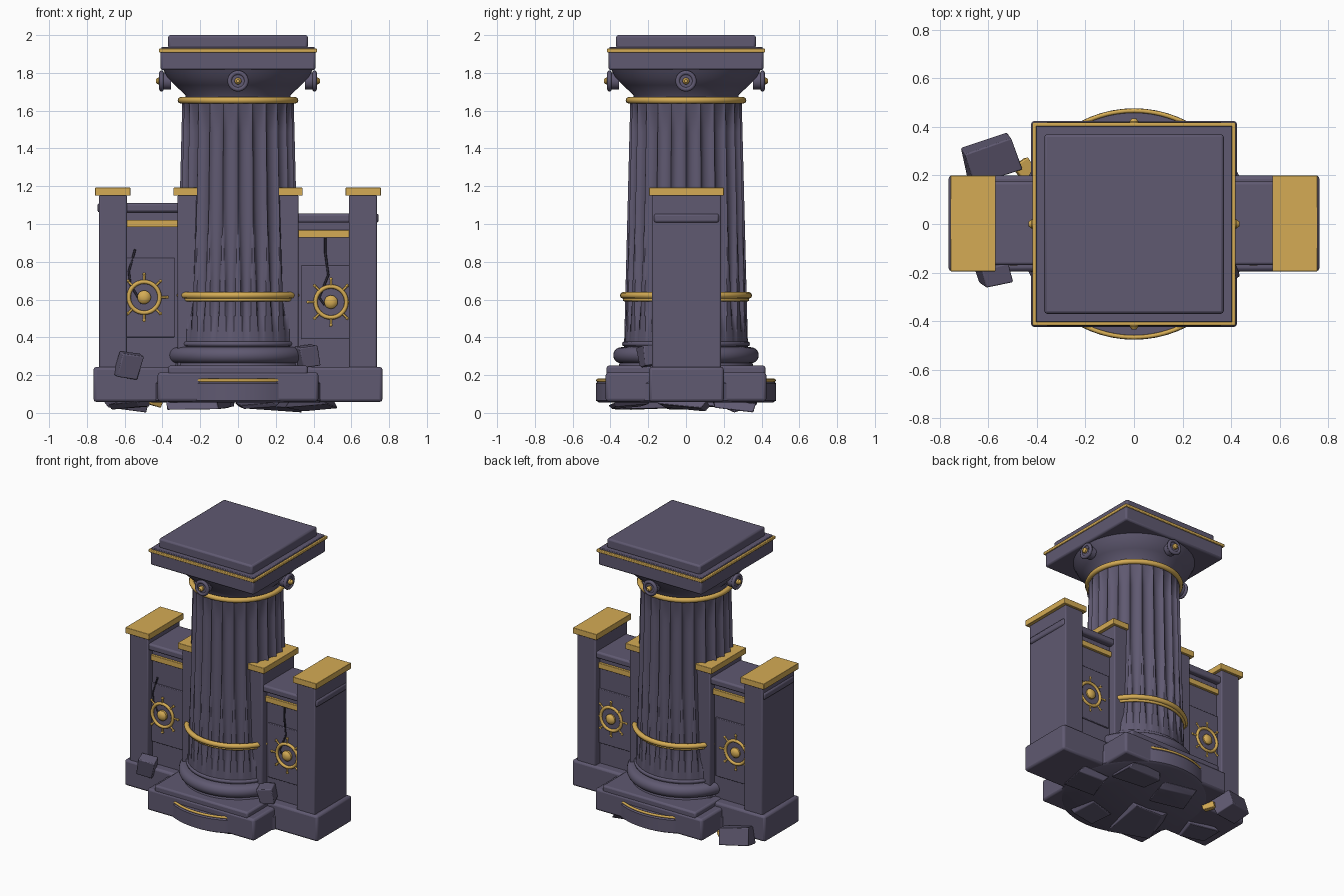
import bpy, bmesh, math, random
from mathutils import Matrix, Vector

if "Cube" in bpy.data.objects:
    bpy.data.objects.remove(bpy.data.objects["Cube"])

random.seed(4)


def make_material(name, rgb):
    m = bpy.data.materials.new(name)
    m.diffuse_color = (*rgb, 1)
    m.use_nodes = True
    m.node_tree.nodes["Principled BSDF"].inputs["Base Color"].default_value = m.diffuse_color
    return m


STONE = make_material("purple grey stone", (0.115, 0.1, 0.165))
GOLD = make_material("old gold", (0.66, 0.41, 0.09))
DARK = make_material("dark crack", (0.025, 0.022, 0.035))


def finish(name, bm, mat, smooth=True, bevel=0):
    bmesh.ops.recalc_face_normals(bm, faces=bm.faces)
    me = bpy.data.meshes.new(name)
    bm.to_mesh(me)
    bm.free()
    ob = bpy.data.objects.new(name, me)
    bpy.context.collection.objects.link(ob)
    me.materials.append(mat)
    if bevel:
        mod = ob.modifiers.new("bevel", 'BEVEL')
        mod.width, mod.segments = bevel, 2
    if smooth:
        bpy.ops.object.select_all(action='DESELECT')
        ob.select_set(True)
        bpy.context.view_layer.objects.active = ob
        bpy.ops.object.shade_smooth_by_angle(angle=math.radians(35))
    return ob


def box(name, x, y, z, mat=STONE, bevel=0.012):
    """Box from (min, max) ranges."""
    bm = bmesh.new()
    bmesh.ops.create_cube(bm, size=1)
    for v in bm.verts:
        v.co = [r[0] if c < 0 else r[1] for c, r in zip(v.co, (x, y, z))]
    return finish(name, bm, mat, bevel=bevel)


def lathe(name, profile, mat=STONE, n=64, matrix=Matrix(), radius=None):
    """Spin (r, z) points round z; radius(r, z, angle) may reshape the rings."""
    bm = bmesh.new()
    rings = []
    for r, z in profile:
        ring = []
        for i in range(n):
            a = math.tau * i / n
            q = radius(r, z, a) if radius else r
            ring.append(bm.verts.new(matrix @ Vector((q * math.cos(a), q * math.sin(a), z))))
        rings.append(ring)
    for lo, hi in zip(rings, rings[1:]):
        for i in range(n):
            j = (i + 1) % n
            bm.faces.new((lo[i], lo[j], hi[j], hi[i]))
    bm.faces.new(rings[0])
    bm.faces.new(rings[-1])
    return finish(name, bm, mat)


def tube(name, pts, r, mat, closed=False):
    """Round bar along a path."""
    cu = bpy.data.curves.new(name, 'CURVE')
    cu.dimensions = '3D'
    cu.bevel_depth, cu.bevel_resolution, cu.use_fill_caps = r, 2, True
    sp = cu.splines.new('POLY')
    sp.points.add(len(pts) - 1)
    for p, co in zip(sp.points, pts):
        p.co = (*co, 1)
    sp.use_cyclic_u = closed
    cu.materials.append(mat)
    ob = bpy.data.objects.new(name, cu)
    bpy.context.collection.objects.link(ob)


def ring(name, R, r, mat, matrix, n=48):
    pts = [matrix @ Vector((R * math.cos(math.tau * i / n), R * math.sin(math.tau * i / n), 0))
           for i in range(n)]
    tube(name, pts, r, mat, True)


def rock(name, centre, size, rot, mat=STONE, jitter=0.1):
    bm = bmesh.new()
    bmesh.ops.create_cube(bm, size=1)
    for v in bm.verts:
        v.co = [c * s * (1 + random.uniform(-jitter, jitter)) for c, s in zip(v.co, size)]
    for axis, a in zip('XYZ', rot):
        bm.transform(Matrix.Rotation(math.radians(a), 4, axis))
    bm.transform(Matrix.Translation(centre))
    for v in bm.verts:
        v.co.z = max(v.co.z, 0)
    finish(name, bm, mat, bevel=0.006)


def lift(z):
    return Matrix.Translation((0, 0, z))


# plinth and round footing
box("plinth", (-.425, .425), (-.425, .425), (.06, .215), bevel=.015)
lathe("round_footing", [(.46, .055), (.477, .065), (.477, .155), (.462, .172)])
box("plinth_step", (-.37, .37), (-.42, .42), (.2, .25), bevel=.012)
for s in (-1, 1):
    tube("footing_gold_arc", [(.467 * math.sin(a), s * .467 * math.cos(a), .172)
         for a in [math.radians(-27 + 3 * i) for i in range(19)]], .009, GOLD)

# column base mouldings
lathe("base_torus", [(.36, .24)] + [(.345 + .04 * math.cos(t), .305 + .042 * math.sin(t))
      for t in [math.radians(-80 + 16 * i) for i in range(11)]] + [(.33, .35)])
ring("base_bead", .325, .014, STONE, lift(.365))


# fluted shaft, with flutes narrowing toward both ends
def flute(r, z, a):
    t = (a * 24 / math.tau) % 1
    width = .22 + .24 * min(1, max(0, (z - .45) / .6))
    depth = .024 * min(1, max(0, (z - .42) / .12)) * min(1, max(0, (1.63 - z) / .08))
    d = abs(t - .5) / width
    return r - depth * math.sqrt(max(0, 1 - d * d))


lathe("shaft", [(.328 - .033 * i / 16, .35 + 1.3 * i / 16) for i in range(17)],
      n=24 * 12, radius=flute)
ring("lower_gold_band", .332, .018, GOLD, lift(.622))
ring("upper_gold_band", .302, .018, GOLD, lift(1.655))
ring("lower_gold_bead", .325, .01, GOLD, lift(.6))

# capital
lathe("echinus", [(.27, 1.65), (.28, 1.685), (.335, 1.735), (.375, 1.775), (.402, 1.83)])
box("abacus", (-.41, .41), (-.41, .41), (1.815, 1.925), bevel=.012)
box("abacus_gold_trim", (-.418, .418), (-.418, .418), (1.908, 1.928), GOLD, .004)
box("abacus_lip", (-.405, .405), (-.405, .405), (1.92, 1.938), bevel=.004)
box("top_slab", (-.37, .37), (-.37, .37), (1.93, 2.0), bevel=.012)

# medallions on the four sides of the capital
for k in range(4):
    m = Matrix.Rotation(k * math.pi / 2, 4, 'Z') @ Matrix.Translation((0, -.405, 1.757)) \
        @ Matrix.Rotation(math.pi / 2, 4, 'X')
    lathe("medallion_disc", [(.045, -.05), (.045, .004)], n=24, matrix=m)
    ring("medallion_rim", .044, .012, STONE, m, 24)
    lathe("medallion_stud", [(.018, 0), (.018, .018), (.009, .03)], GOLD, 16, m)

# side wings: left wall stands a little higher than the right
for s, top, wheel_x, wheel_z, seam in ((-1, 1.11, .497, .612, (.40, .82)),
                                      (1, 1.055, .492, .587, (.39, .78))):
    def span(a, b):
        return tuple(sorted((s * a, s * b)))
    side = "left" if s < 0 else "right"
    box(side + "_wing_base", span(.36, .765), (-.195, .2), (.058, .243), bevel=.015)
    box(side + "_outer_post", span(.588, .735), (-.18, .185), (.23, 1.155), bevel=.008)
    box(side + "_outer_cap", span(.57, .757), (-.195, .2), (1.15, 1.192), GOLD, .003)
    box(side + "_inner_post", span(.2, .32), (-.18, .185), (.23, 1.155), bevel=.008)
    box(side + "_inner_cap", span(.2, .342), (-.195, .2), (1.15, 1.192), GOLD, .003)
    box(side + "_wall", span(.28, .6), (-.13, .135), (.23, top - .02), bevel=0)
    box(side + "_top_rail", span(.28, .745), (-.17, .175), (top - .048, top), bevel=.012)
    box(side + "_gold_strip", span(.31, .595), (-.147, .152), (top - .127, top - .088), GOLD, .003)
    box(side + "_panel", span(.335, .6), (-.14, .145), seam, bevel=.004)
    # ship wheel emblems, front and back
    for f in (-1, 1):
        m = Matrix.Translation((s * wheel_x, f * .145, wheel_z)) \
            @ Matrix.Rotation(-f * math.pi / 2, 4, 'X')
        ring("wheel_rim", .082, .011, GOLD, m, 32)
        lathe("wheel_hub", [(.036, -.01), (.036, .01), (.026, .022), (.01, .027)], GOLD, 20, m)
        for i in range(8):
            a = i * math.pi / 4
            d = Vector((math.cos(a), math.sin(a), 0))
            tube("wheel_handle", [m @ (d * .08), m @ (d * .122)], .006, GOLD)
            lathe("wheel_knob", [(.002, -.009), (.009, -.004), (.009, .004), (.002, .009)],
                  GOLD, 8, m @ Matrix.Translation(d * .122))

# cracks on the front walls
tube("left_crack", [(-.545, -.133, .865), (-.56, -.136, .81), (-.578, -.14, .75),
     (-.57, -.14, .68), (-.54, -.14, .63), (-.51, -.14, .58)], .006, DARK)
tube("right_crack", [(.462, -.133, .925), (.462, -.136, .85), (.478, -.14, .73),
     (.45, -.14, .66), (.43, -.14, .61), (.46, -.14, .57)], .006, DARK)

# fallen rubble
rock("front_rubble", (-.58, -.205, .25), (.115, .08, .13), (12, 10, 15))
rock("back_rubble", (-.59, .27, .09), (.2, .14, .12), (18, 8, 18))
rock("gold_rubble", (-.45, .225, .06), (.07, .08, .04), (10, 15, 35), GOLD)
rock("right_rubble", (.365, -.19, .3), (.1, .1, .11), (5, -12, 20))

# broken underside
for x, y, w, d, h in ((-.58, -.05, .18, .2, .04), (-.2, -.2, .3, .26, .05), (-.16, .2, .2, .2, .035),
                      (.2, .25, .24, .2, .05), (.4, -.02, .26, .2, .035), (.1, -.3, .18, .16, .025)):
    rock("broken_underside", (x, y, .045), (w, d, h), (random.uniform(-6, 6),
         random.uniform(-6, 6), random.uniform(0, 90)), jitter=.3)
